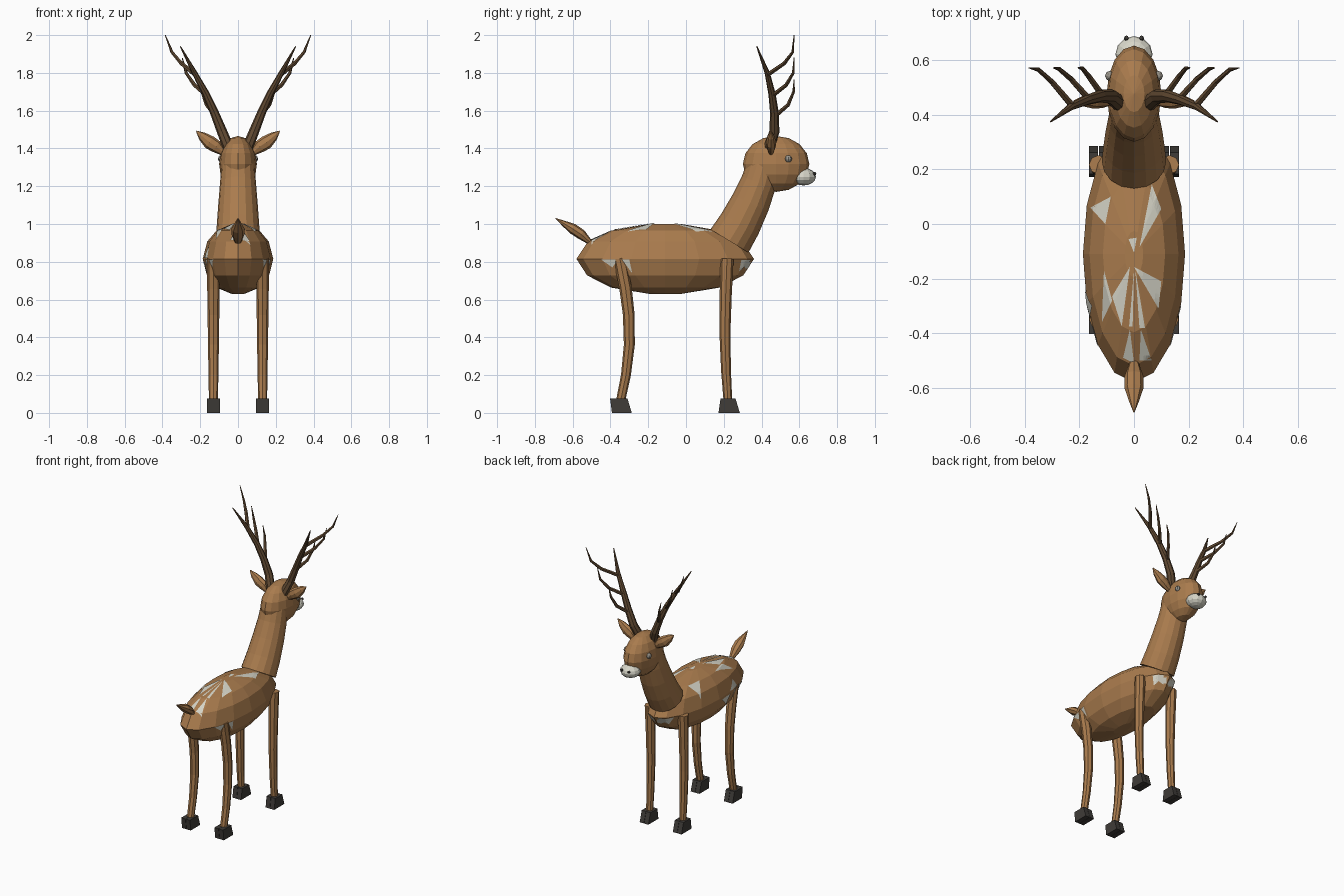
import bpy, bmesh
from mathutils import Vector, Matrix
from mathutils.bvhtree import BVHTree
from math import sin, cos, pi

cube = bpy.data.objects.get("Cube")
if cube:
    bpy.data.objects.remove(cube, do_unlink=True)


def material(name, rgb):
    m = bpy.data.materials.new(name)
    m.use_nodes = True
    m.diffuse_color = (*rgb, 1)
    m.node_tree.nodes["Principled BSDF"].inputs["Base Color"].default_value = (*rgb, 1)
    return m


tan = material("tan coat", (0.40, 0.20, 0.075))
white = material("pale patches", (0.68, 0.67, 0.58))
horn = material("antler brown", (0.12, 0.068, 0.032))
dark = material("hoof charcoal", (0.05, 0.045, 0.04))
grey = material("eye grey", (0.32, 0.30, 0.26))


def finish(name, bm, mat):
    bmesh.ops.recalc_face_normals(bm, faces=bm.faces)
    mesh = bpy.data.meshes.new(name)
    bm.to_mesh(mesh)
    bm.free()
    mesh.materials.append(mat)
    obj = bpy.data.objects.new(name, mesh)
    bpy.context.collection.objects.link(obj)
    return obj


def tube(name, path, radii, mat, sides=8, ref=(1, 0, 0), a=1, b=1):
    """Loft rings along a path; a and b stretch the two ring axes."""
    bm = bmesh.new()
    pts = [Vector(p) for p in path]
    rings = []
    for i, p in enumerate(pts):
        t = (pts[min(i + 1, len(pts) - 1)] - pts[max(i - 1, 0)]).normalized()
        u = Vector(ref)
        u = (u - t * u.dot(t)).normalized()
        v = t.cross(u)
        ring = []
        for k in range(sides):
            ang = 2 * pi * k / sides
            ring.append(bm.verts.new(p + radii[i] * (a * cos(ang) * u + b * sin(ang) * v)))
        rings.append(ring)
    for r, s in zip(rings, rings[1:]):
        for k in range(sides):
            n = (k + 1) % sides
            bm.faces.new((r[k], r[n], s[n], s[k]))
    bm.faces.new(rings[0])
    bm.faces.new(rings[-1])
    return finish(name, bm, mat)


def ellipsoid(name, centre, size, mat, segs=16, rings=8):
    bm = bmesh.new()
    place = Matrix.Translation(centre) @ Matrix.Diagonal((*size, 1))
    bmesh.ops.create_uvsphere(bm, u_segments=segs, v_segments=rings, radius=1, matrix=place)
    return finish(name, bm, mat)


def mirror_x(points, s):
    return [(s * x, y, z) for x, y, z in points]


# Body: stacked oval rings
levels = [(-1, .18), (-.82, .61), (-.47, .88), (0, 1), (.5, .87), (.81, .61), (1, .18)]
body = tube("body", [(0, -.11, .815 + .185 * h) for h, r in levels],
            [r for h, r in levels], tan, 16, a=.187, b=.47)

# Pale patches: thin triangles laid onto the body
tree = BVHTree.FromPolygons([v.co for v in body.data.vertices],
                            [p.vertices[:] for p in body.data.polygons])


def patch(name, corners, place, direction, n=6):
    bm = bmesh.new()
    p, q, r = [Vector(c) for c in corners]
    grid = {}
    for i in range(n + 1):
        for j in range(n + 1 - i):
            flat = p + (q - p) * i / n + (r - p) * j / n
            hit, normal, _, _ = tree.ray_cast(place(flat), Vector(direction))
            if hit:
                grid[i, j] = bm.verts.new(hit - Vector(direction) * .004)
    for i in range(n):
        for j in range(n - i):
            for keys in ([(i, j), (i + 1, j), (i, j + 1)],
                         [(i + 1, j), (i + 1, j + 1), (i, j + 1)]):
                if all(k in grid for k in keys):
                    bm.faces.new([grid[k] for k in keys])
    obj = finish(name, bm, white)
    if obj.data.polygons and obj.data.polygons[0].normal.dot(Vector(direction)) > 0:
        obj.data.flip_normals()


back = [((-.16, .06), (-.085, .10), (-.105, 0)), ((.065, .145), (.10, .055), (.02, -.085)),
        ((-.02, -.055), (.01, -.05), (0, -.105)), ((0, -.157), (.10, -.21), (.09, -.31)),
        ((-.015, -.157), (-.08, -.265), (-.045, -.375)), ((-.11, -.17), (-.08, -.28), (-.118, -.36)),
        ((-.015, -.385), (-.04, -.49), (0, -.51)), ((.025, -.385), (.065, -.5), (.02, -.5)),
        ((0, -.17), (-.018, -.375), (-.005, -.375)), ((.005, -.17), (.02, -.38), (.04, -.38))]
for tri in back:
    patch("back_patch", tri, lambda c: Vector((c.x, c.y, 2)), (0, 0, -1))
flank = [((-.45, .812), (-.36, .812), (-.39, .77)), ((-.34, .812), (-.30, .812), (-.285, .74)),
         ((.30, .80), (.345, .80), (.32, .75))]
left_extra = [((-.25, .80), (-.14, .80), (-.22, .73)), ((-.30, .88), (-.24, .82), (-.34, .82))]
for s in (1, -1):
    for tri in flank + (left_extra if s < 0 else []):
        patch("flank_patch", tri, lambda c: Vector((2 * s, c.x, c.y)), (-s, 0, 0))
for tri in [((-.10, .81), (-.02, .81), (-.07, .76)), ((.03, .81), (.09, .81), (.07, .75))]:
    patch("chest_patch", tri, lambda c: Vector((c.x, 2, c.y)), (0, -1, 0))

# Neck, head and face
tube("neck", [(0, .23, .91), (0, .285, 1.0), (0, .34, 1.11), (0, .385, 1.22), (0, .41, 1.31)],
     [.118, .112, .104, .095, .088], tan, 16)
ellipsoid("head", (0, .477, 1.318), (.1, .176, .148), tan)
ellipsoid("muzzle", (0, .622, 1.25), (.068, .066, .046), white, 12, 8)

# Tail
tube("tail", [(0, -.51, .905), (0, -.555, .945), (0, -.60, .975), (0, -.65, 1.005), (0, -.69, 1.03)],
     [.018, .034, .035, .018, .002], tan, 8, b=.8)

# Antler beam and tines
beam = [(.045, .435, 1.39), (.085, .468, 1.49), (.125, .468, 1.59),
        (.17, .455, 1.69), (.23, .43, 1.80), (.305, .375, 1.94)]
tines = [[(.115, .47, 1.57), (.165, .54, 1.63), (.19, .57, 1.70), (.205, .572, 1.765)],
         [(.165, .458, 1.68), (.23, .53, 1.735), (.275, .568, 1.80), (.295, .572, 1.88)],
         [(.225, .432, 1.79), (.30, .52, 1.85), (.35, .565, 1.91), (.385, .572, 2.0)]]
ear = [(.075, .45, 1.375), (.115, .45, 1.41), (.15, .45, 1.432), (.19, .45, 1.465), (.22, .45, 1.492)]

# Legs as (y, z, radius) down the side
front_leg = [(.217, .817, .035), (.21, .62, .032), (.206, .42, .029), (.212, .22, .026), (.222, .06, .023)]
rear_leg = [(-.35, .817, .034), (-.32, .66, .033), (-.303, .52, .031),
            (-.30, .36, .029), (-.318, .2, .026), (-.347, .06, .024)]
# Hoof profiles: bottom back, bottom front, top front, top back
front_hoof = [(.172, 0), (.285, 0), (.262, .076), (.183, .076)]
rear_hoof = [(-.392, 0), (-.287, 0), (-.31, .076), (-.402, .076)]


def toe(name, profile, x, width):
    bm = bmesh.new()
    sides = [[bm.verts.new((x + d * width / 2, y, z)) for y, z in profile] for d in (-1, 1)]
    for ring in sides:
        bm.faces.new(ring)
    for k in range(4):
        n = (k + 1) % 4
        bm.faces.new((sides[0][k], sides[0][n], sides[1][n], sides[1][k]))
    finish(name, bm, dark)


for s, side in ((1, "left"), (-1, "right")):
    tube(side + "_antler_beam", mirror_x(beam, s), [.03, .027, .023, .019, .014, .003], horn, ref=(0, 1, 0))
    for tine in tines:
        tube(side + "_antler_tine", mirror_x(tine, s), [.013, .011, .008, .002], horn, 6)
    tube(side + "_ear", mirror_x(ear, s), [.016, .034, .037, .024, .003], tan, ref=(0, 1, 0), a=.75)
    ellipsoid(side + "_eye", (s * .088, .542, 1.345), (.018, .019, .019), grey, 8, 6)
    ellipsoid(side + "_nostril", (s * .028, .68, 1.266), (.009, .01, .009), dark, 8, 6)
    for name, leg, hoof in (("front", front_leg, front_hoof), ("rear", rear_leg, rear_hoof)):
        tube(f"{side}_{name}_leg", [(s * .13, y, z) for y, z, r in leg], [r for y, z, r in leg], tan)
        for offset in (-.0175, .0175):
            toe(f"{side}_{name}_toe", hoof, s * .13 + offset, .033)
